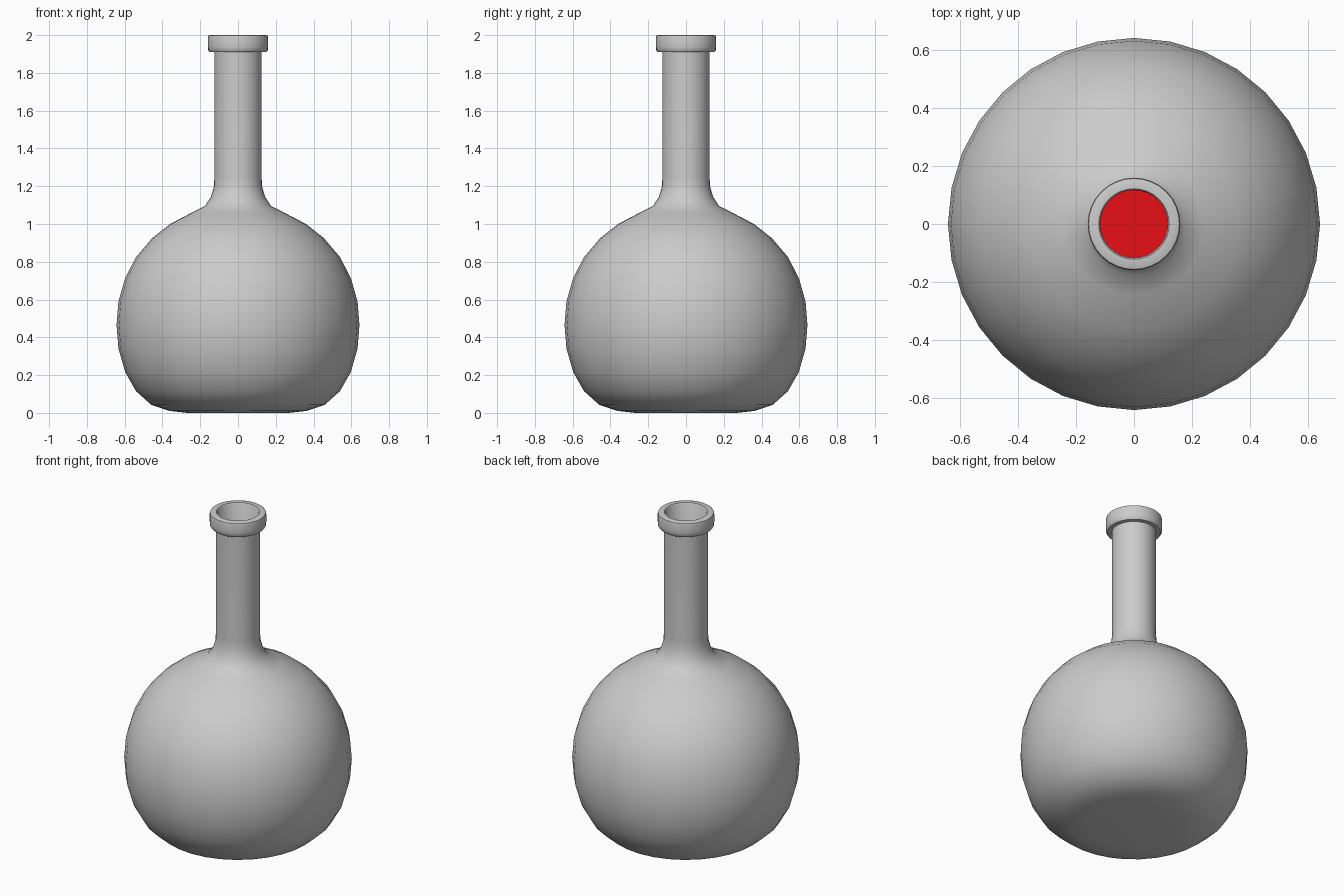
import bpy
import bmesh
import math

if "Cube" in bpy.data.objects:
    bpy.data.objects.remove(bpy.data.objects["Cube"])

SEGMENTS = 32


def lathe(name, profile, angle=40):
    """Spin an (r, z) profile around the z axis into a smooth object."""
    bm = bmesh.new()
    verts = [bm.verts.new((r, 0, z)) for r, z in profile]
    edges = [bm.edges.new(pair) for pair in zip(verts, verts[1:])]
    bmesh.ops.spin(bm, geom=verts + edges, cent=(0, 0, 0), axis=(0, 0, 1),
                   angle=2 * math.pi, steps=SEGMENTS)
    bmesh.ops.remove_doubles(bm, verts=bm.verts, dist=0.0005)
    bmesh.ops.recalc_face_normals(bm, faces=bm.faces)
    mesh = bpy.data.meshes.new(name)
    bm.to_mesh(mesh)
    bm.free()
    obj = bpy.data.objects.new(name, mesh)
    bpy.context.collection.objects.link(obj)
    bpy.ops.object.select_all(action='DESELECT')
    bpy.context.view_layer.objects.active = obj
    obj.select_set(True)
    bpy.ops.object.shade_smooth_by_angle(angle=math.radians(angle))
    return obj


# Bulb outline, from the flat base up to the shoulder
bulb = [(0.27, 0.0), (0.36, 0.01), (0.46, 0.043), (0.54, 0.115),
        (0.597, 0.215), (0.633, 0.34), (0.643, 0.465), (0.633, 0.59),
        (0.597, 0.715), (0.54, 0.825), (0.455, 0.925), (0.36, 1.0),
        (0.245, 1.06)]
# Flared foot of the neck and the straight neck
neck = [(0.175, 1.095), (0.143, 1.145), (0.127, 1.2), (0.125, 1.25),
        (0.125, 1.91)]
# Rolled lip
lip = [(0.15, 1.91), (0.158, 1.92), (0.16, 1.94), (0.16, 1.985),
       (0.157, 1.997), (0.15, 2.0), (0.122, 2.0), (0.117, 1.993)]


def inset(points, t):
    return [(r - t, z + t * (0.465 - z) / 0.645) for r, z in points]


# Glass shell: outer wall, lip, then inner wall back down to the floor
inner_bulb = inset(bulb, 0.012)
inner_neck = [(0.117, 1.25), (0.119, 1.2), (0.135, 1.14), (0.167, 1.085)]
lathe("flask_glass", [(0, 0)] + bulb + neck + lip + inner_neck
      + inner_bulb[::-1] + [(0, inner_bulb[0][1])])

# Red liquid filling the lower half of the bulb
liquid = inset(bulb[:8], 0.022)
top = liquid[-1][1]
liquid_obj = lathe("liquid", [(0, liquid[0][1])] + liquid + [(0, top)])
red = bpy.data.materials.new("red_liquid")
red.diffuse_color = (0.8, 0.005, 0.008, 1)
red.use_nodes = True
red.node_tree.nodes["Principled BSDF"].inputs["Base Color"].default_value = red.diffuse_color
liquid_obj.data.materials.append(red)
